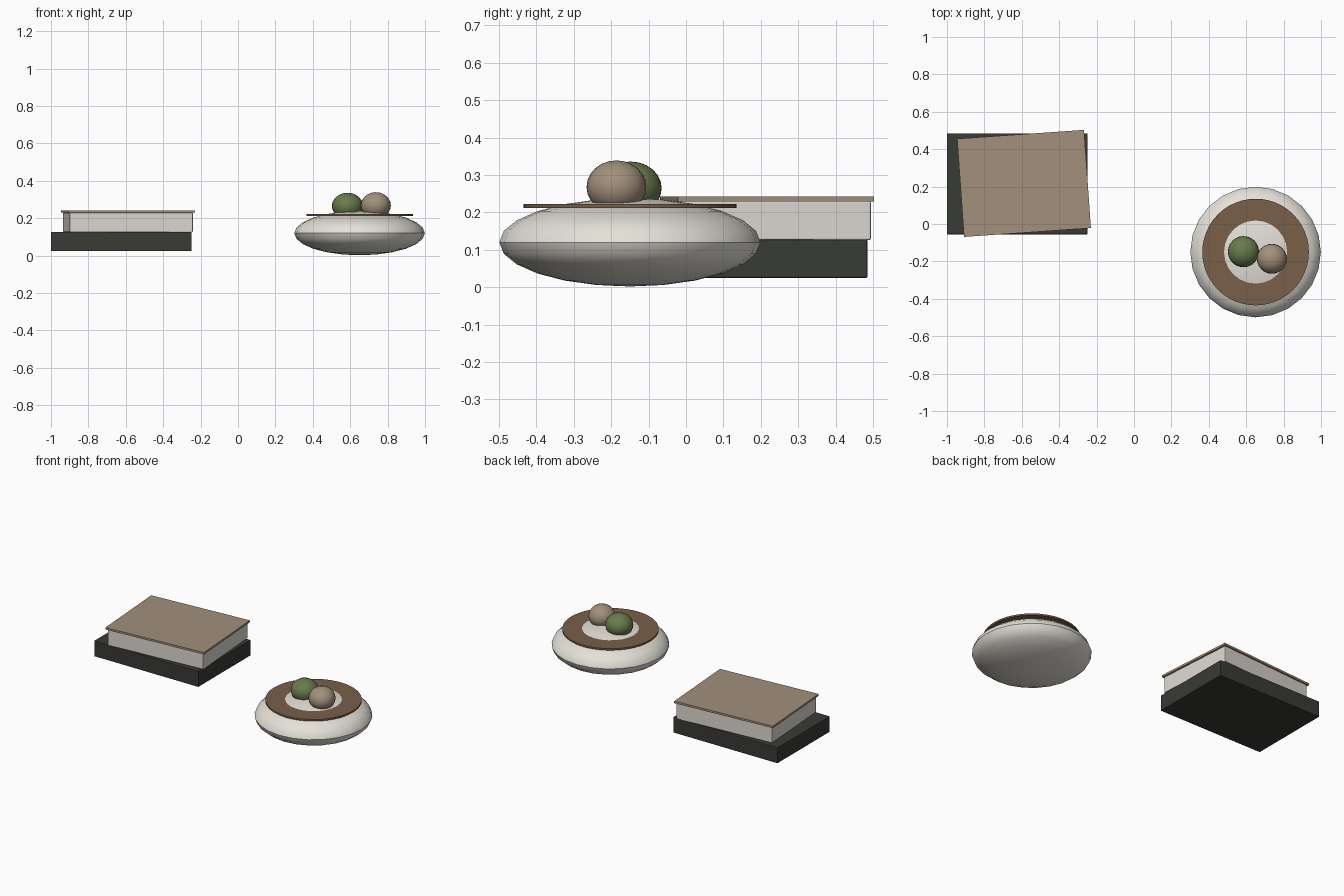
import bpy
from math import radians

if "Cube" in bpy.data.objects:
    bpy.data.objects.remove(bpy.data.objects["Cube"])


def finish(ob, name, color, smooth=False):
    ob.name = name
    mat = bpy.data.materials.new(name + "_material")
    mat.diffuse_color = (*color, 1)
    mat.use_nodes = True
    mat.node_tree.nodes["Principled BSDF"].inputs["Base Color"].default_value = mat.diffuse_color
    ob.data.materials.append(mat)
    if smooth:
        bpy.ops.object.shade_smooth_by_angle(angle=radians(40))
    return ob


def box(name, center, size, color, turn=0, bevel=0.0):
    bpy.ops.mesh.primitive_cube_add(size=1, location=center, rotation=(0, 0, radians(turn)))
    ob = bpy.context.object
    ob.scale = size
    bpy.ops.object.transform_apply(location=False, rotation=False, scale=True)
    if bevel:
        mod = ob.modifiers.new("edge", "BEVEL")
        mod.width = bevel
        mod.segments = 2
    return finish(ob, name, color)


def ball(name, center, radius, half_height, color, segments=24, rings=12):
    bpy.ops.mesh.primitive_uv_sphere_add(segments=segments, ring_count=rings, radius=1, location=center)
    ob = bpy.context.object
    ob.scale = (radius, radius, half_height)
    bpy.ops.object.transform_apply(location=False, rotation=False, scale=True)
    return finish(ob, name, color, smooth=True)


TAN = (0.36, 0.28, 0.20)
CREAM = (0.77, 0.75, 0.68)

# Stack of two books, the upper one slightly turned
box("lower_book", (-0.624, 0.215, 0.076), (0.752, 0.54, 0.103), (0.04, 0.043, 0.036), bevel=0.004)
box("upper_book_pages", (-0.588, 0.217, 0.178), (0.66, 0.51, 0.104), (0.72, 0.69, 0.64), 4, 0.004)
box("upper_book_cover", (-0.588, 0.217, 0.236), (0.68, 0.526, 0.013), TAN, 4)

# Rounded bowl with a flat rim disc
ball("bowl", (0.65, -0.15, 0.12), 0.349, 0.118, CREAM)
bpy.ops.mesh.primitive_cylinder_add(vertices=48, radius=0.285, depth=0.011, location=(0.65, -0.15, 0.2175))
finish(bpy.context.object, "bowl_rim", (0.19, 0.115, 0.065), smooth=True)

# Two decorative balls on the bowl
ball("green_ball", (0.585, -0.148, 0.265), 0.083, 0.071, (0.14, 0.2, 0.07))
ball("tan_ball", (0.737, -0.186, 0.268), 0.08, 0.071, TAN)
